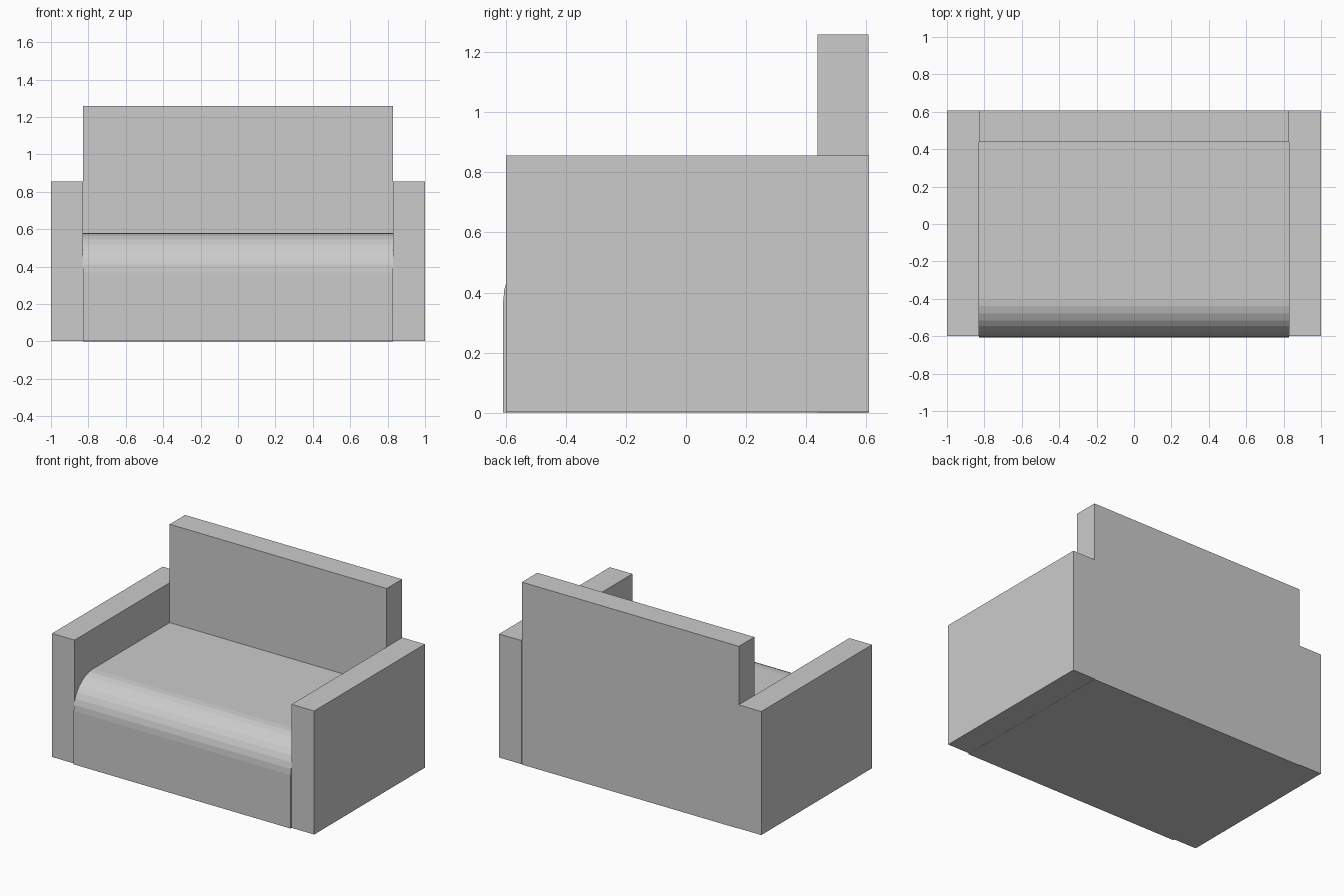
import bpy, bmesh, math

cube = bpy.data.objects.get("Cube")
if cube:
    bpy.data.objects.remove(cube, do_unlink=True)

# Single upholstery colour
fabric = bpy.data.materials.new("grey fabric")
fabric.use_nodes = True
grey = (0.6, 0.6, 0.6, 1)
fabric.diffuse_color = grey
fabric.node_tree.nodes["Principled BSDF"].inputs["Base Color"].default_value = grey

ARM_X, SIDE_X = 0.828, 1.0
FRONT, BACK_FRONT, REAR = -0.608, 0.438, 0.608


def extrude_profile(name, profile, x0, x1):
    """Extrude a closed (y, z) profile along x."""
    bm = bmesh.new()
    face = bm.faces.new([bm.verts.new((x0, y, z)) for y, z in profile])
    new = bmesh.ops.extrude_face_region(bm, geom=[face])["geom"]
    verts = [v for v in new if isinstance(v, bmesh.types.BMVert)]
    bmesh.ops.translate(bm, verts=verts, vec=(x1 - x0, 0, 0))
    bmesh.ops.recalc_face_normals(bm, faces=bm.faces)
    mesh = bpy.data.meshes.new(name)
    bm.to_mesh(mesh)
    bm.free()
    mesh.materials.append(fabric)
    obj = bpy.data.objects.new(name, mesh)
    bpy.context.collection.objects.link(obj)
    return obj


def rectangle(y0, y1, z0, z1):
    return [(y0, z0), (y1, z0), (y1, z1), (y0, z1)]


# Armrests
arm = rectangle(-0.598, REAR, 0.003, 0.855)
extrude_profile("left_armrest", arm, ARM_X, SIDE_X)
extrude_profile("right_armrest", arm, -SIDE_X, -ARM_X)

# Backrest
extrude_profile("backrest", rectangle(BACK_FRONT, REAR - 0.002, 0, 1.258), -ARM_X, ARM_X)

# Seat with a faceted, rounded front edge
SEAT_TOP, RADIUS, STEPS = 0.58, 0.21, 8
seat = [(FRONT, 0.002), (BACK_FRONT, 0.002), (BACK_FRONT, SEAT_TOP)]
for i in range(STEPS + 1):
    a = math.pi / 2 * i / STEPS
    seat.append((FRONT + RADIUS * (1 - math.sin(a)),
                 SEAT_TOP - RADIUS * (1 - math.cos(a))))
extrude_profile("seat", seat, -ARM_X, ARM_X)
